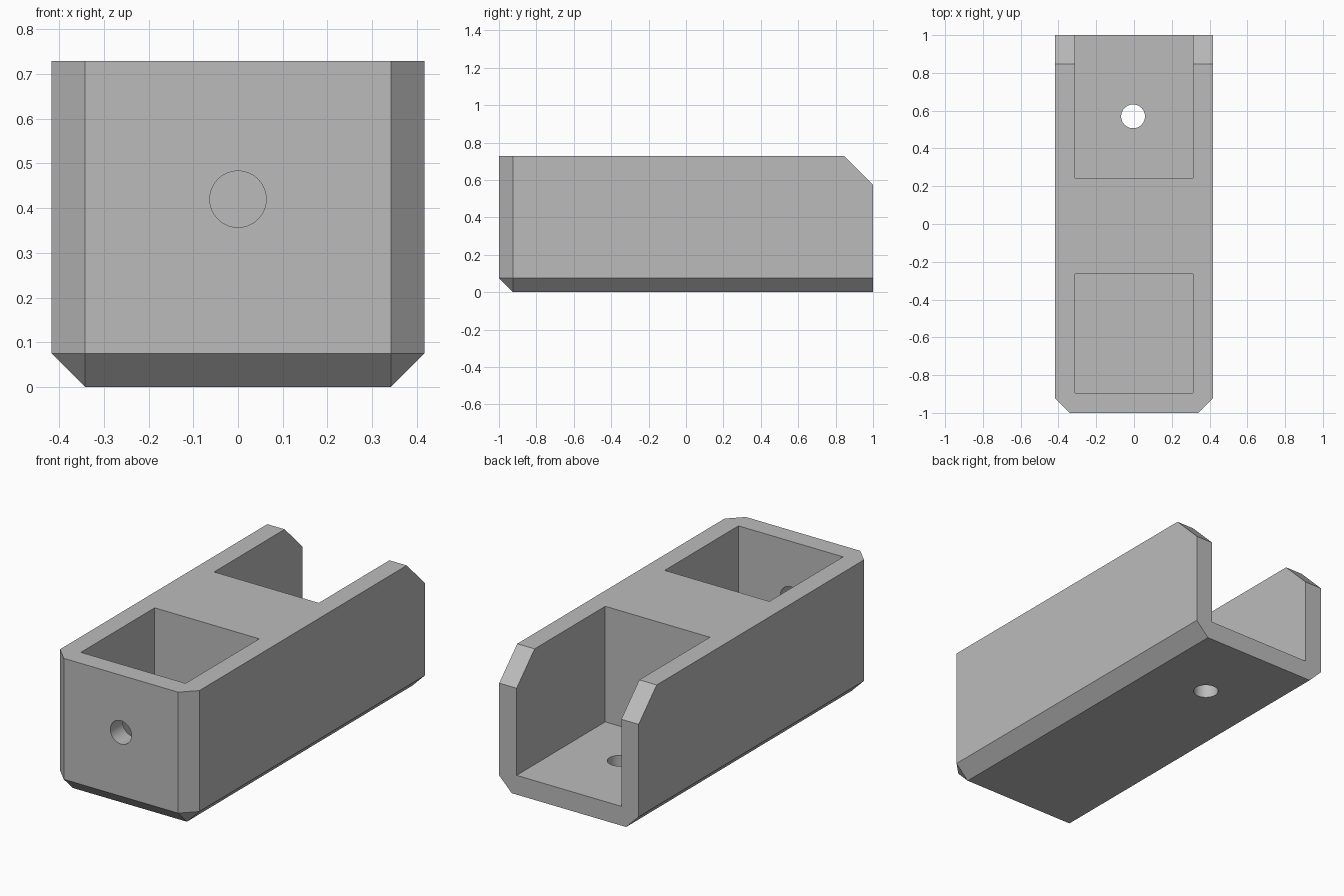
import bpy
import bmesh
from math import pi
from mathutils import Matrix, Vector

HALF_W, HALF_L, HEIGHT = 0.417, 1.0, 0.729
WALL, CHAMFER, REAR_CHAMFER = 0.104, 0.075, 0.154
HOLE_RADIUS = 0.063

default = bpy.data.objects.get("Cube")
if default:
    bpy.data.objects.remove(default, do_unlink=True)

grey = bpy.data.materials.new("plain grey")
grey.use_nodes = True
colour = (0.5, 0.5, 0.5, 1)
grey.diffuse_color = colour
grey.node_tree.nodes["Principled BSDF"].inputs["Base Color"].default_value = colour


def finish(bm, name):
    bmesh.ops.recalc_face_normals(bm, faces=bm.faces)
    mesh = bpy.data.meshes.new(name)
    bm.to_mesh(mesh)
    bm.free()
    mesh.materials.append(grey)
    obj = bpy.data.objects.new(name, mesh)
    bpy.context.collection.objects.link(obj)
    return obj


def box_bmesh(low, high):
    low, high = Vector(low), Vector(high)
    bm = bmesh.new()
    bmesh.ops.create_cube(bm, size=1)
    bmesh.ops.scale(bm, vec=high - low, verts=bm.verts)
    bmesh.ops.translate(bm, vec=(low + high) / 2, verts=bm.verts)
    return bm


def chamfer(bm, rule, width):
    edges = [e for e in bm.edges if rule(*((e.verts[0].co + e.verts[1].co) / 2))]
    bmesh.ops.bevel(bm, geom=edges, offset=width, offset_type='OFFSET',
                    segments=1, affect='EDGES', profile=0.5)


def drill(name, centre, length, rotation):
    bm = bmesh.new()
    bmesh.ops.create_cone(bm, cap_ends=True, segments=64, radius1=HOLE_RADIUS,
                          radius2=HOLE_RADIUS, depth=length,
                          matrix=Matrix.Translation(centre) @ rotation)
    return finish(bm, name)


# Outer block: rear top edge, then front corners and lower edges chamfered
bm = box_bmesh((-HALF_W, -HALF_L, 0), (HALF_W, HALF_L, HEIGHT))
chamfer(bm, lambda x, y, z: y > 0.99 and z > HEIGHT - 0.01, REAR_CHAMFER)
chamfer(bm, lambda x, y, z: (y < -0.99 and z < HEIGHT - 0.01)
        or (z < 0.01 and abs(x) > 0.4), CHAMFER)
body = finish(bm, "channel_block")

# Pockets and bolt holes
inner = HALF_W - WALL
cutters = [
    finish(box_bmesh((-inner, -0.895, WALL), (inner, -0.265, 1)), "front_pocket_cutter"),
    finish(box_bmesh((-inner, 0.243, WALL), (inner, 1.2, 1)), "rear_channel_cutter"),
    drill("front_hole_cutter", (0, -0.95, 0.42), 0.3, Matrix.Rotation(pi / 2, 4, 'X')),
    drill("floor_hole_cutter", (-0.005, 0.57, 0.05), 0.3, Matrix.Identity(4)),
]
bpy.context.view_layer.objects.active = body
for cutter in cutters:
    cutter.hide_render = True
    mod = body.modifiers.new(cutter.name, 'BOOLEAN')
    mod.operation = 'DIFFERENCE'
    mod.solver = 'EXACT'
    mod.object = cutter
    bpy.ops.object.modifier_apply(modifier=mod.name)
    bpy.data.objects.remove(cutter, do_unlink=True)

# Smooth hole walls, sharp edges elsewhere
bpy.ops.object.select_all(action='DESELECT')
body.select_set(True)
bpy.ops.object.shade_smooth_by_angle(angle=pi / 9)
